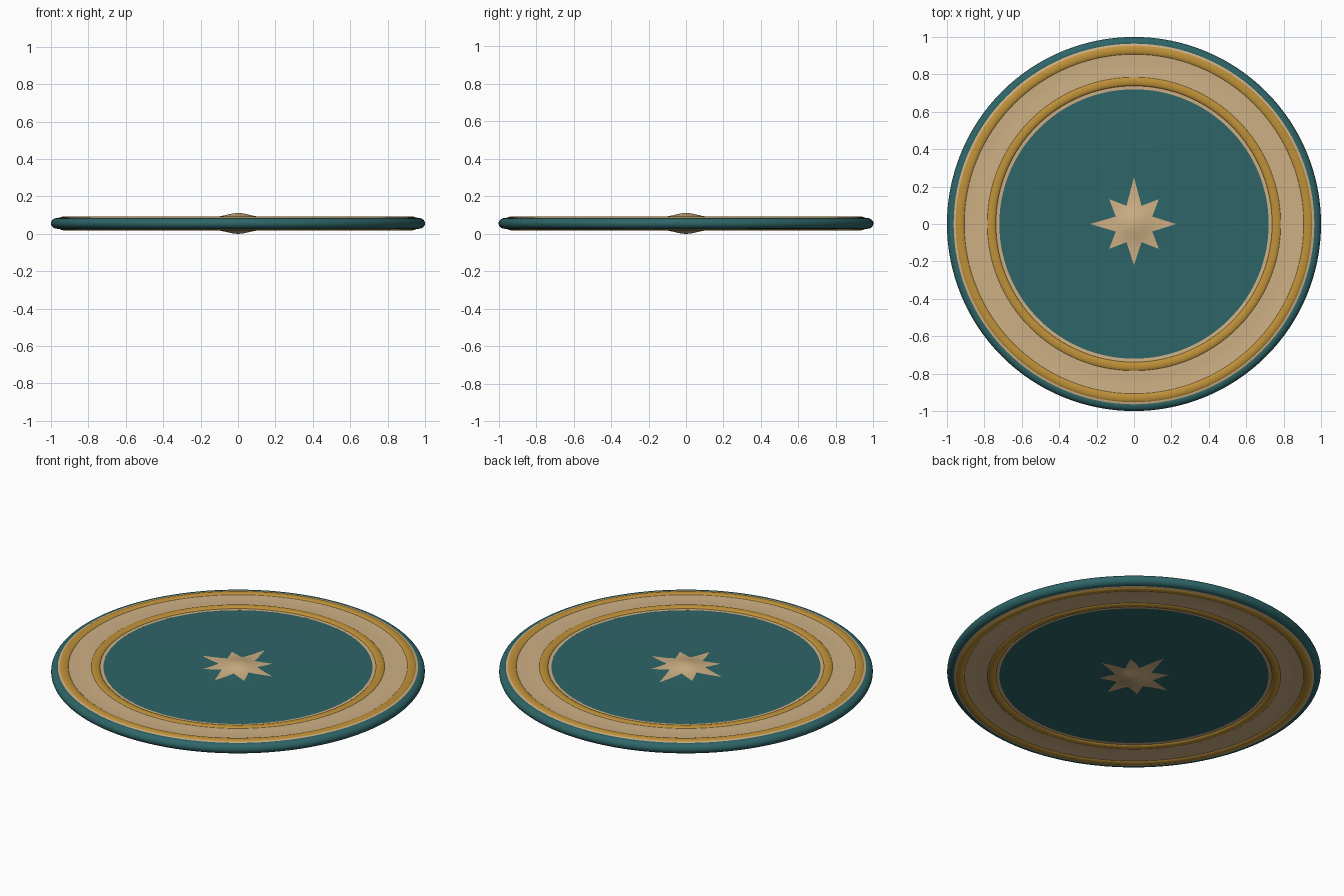
import bpy, bmesh, math

if "Cube" in bpy.data.objects:
    bpy.data.objects.remove(bpy.data.objects["Cube"])

SEG = 128
MID = 0.0555          # mid plane, the disc is the same on both faces


def material(name, srgb):
    m = bpy.data.materials.new(name)
    lin = [((c / 255 + 0.055) / 1.055) ** 2.4 for c in srgb]
    m.diffuse_color = (*lin, 1)
    m.use_nodes = True
    m.node_tree.nodes["Principled BSDF"].inputs["Base Color"].default_value = m.diffuse_color
    return m


teal = material("dark teal", (46, 101, 104))
cream = material("warm cream", (206, 176, 133))
gold = material("old gold", (191, 145, 56))


def finish(bm, name, mats):
    bmesh.ops.recalc_face_normals(bm, faces=bm.faces)
    me = bpy.data.meshes.new(name)
    bm.to_mesh(me)
    bm.free()
    for m in mats:
        me.materials.append(m)
    ob = bpy.data.objects.new(name, me)
    bpy.context.collection.objects.link(ob)
    bpy.context.view_layer.objects.active = ob
    ob.select_set(True)
    bpy.ops.object.shade_smooth_by_angle(angle=math.radians(40))
    ob.select_set(False)
    return ob


def lathe(name, upper, mat):
    """Closed ring from the upper half profile (r, height over mid plane)."""
    prof = upper + [(r, -h) for r, h in reversed(upper) if h > 1e-6]
    bm = bmesh.new()
    loops = []
    for i in range(SEG):
        a = 2 * math.pi * i / SEG
        loops.append([bm.verts.new((r * math.cos(a), r * math.sin(a), MID + h))
                      for r, h in prof])
    n = len(prof)
    for i in range(SEG):
        p, q = loops[i], loops[(i + 1) % SEG]
        for j in range(n):
            k = (j + 1) % n
            bm.faces.new((p[j], q[j], q[k], p[k]))
    return finish(bm, name, [mat])


def bead(r0, r1, base, top, steps=8):
    """Rounded raised bead between two radii."""
    c, w = (r0 + r1) / 2, (r1 - r0) / 2
    return [(c - w * math.cos(math.pi * i / steps),
             base + (top - base) * math.sin(math.pi * i / steps))
            for i in range(steps + 1)]


# rounded outer rim
lathe("outer_rim", bead(0.936, 1.0, 0.0, 0.0285, 14), teal)
# slightly dished cream band
lathe("cream_band", [(0.72, 0.026), (0.79, 0.030), (0.82, 0.0275),
                     (0.87, 0.0275), (0.905, 0.030), (0.957, 0.031),
                     (0.967, 0.027)], cream)
# two gold beads
lathe("inner_gold_ring", bead(0.737, 0.788, 0.024, 0.036), gold)
lathe("outer_gold_ring", bead(0.904, 0.957, 0.024, 0.037), gold)


# centre disc with the painted eight pointed star over a low boss
def height(r):
    boss = 0.024 * math.exp(-(r / 0.085) ** 2)
    return 0.0315 - 0.006 * (r / 0.74) ** 2 + boss


def star_radius(i):
    tips = (0.225, 0.188, 0.25, 0.188, 0.235, 0.188, 0.22, 0.188)
    step = SEG // 8
    k, f = divmod(i, step)
    f /= step
    a, b, valley = tips[k], tips[(k + 1) % 8], 0.105
    # straight edge from tip to valley in polar form
    tip, t = (a, f) if f <= 0.5 else (b, 1 - f)
    ang, half = t * math.pi / 4, math.pi / 8
    return (tip * valley * math.sin(half) /
            (tip * math.sin(ang) + valley * math.sin(half - ang)))


STAR, OUT = 8, 10
bm = bmesh.new()
for s in (1, -1):
    rings = []
    for j in range(1, STAR + OUT + 1):
        ring = []
        for i in range(SEG):
            a = 2 * math.pi * i / SEG
            sr = star_radius(i)
            r = sr * j / STAR if j <= STAR else sr + (0.745 - sr) * (j - STAR) / OUT
            ring.append(bm.verts.new((r * math.cos(a), r * math.sin(a),
                                      MID + s * height(r))))
        rings.append(ring)
    hub = bm.verts.new((0, 0, MID + s * height(0)))
    for i in range(SEG):
        k = (i + 1) % SEG
        tri = (hub, rings[0][i], rings[0][k])
        bm.faces.new(tri if s > 0 else tri[::-1]).material_index = 1
        for j in range(STAR + OUT - 1):
            quad = (rings[j][i], rings[j + 1][i], rings[j + 1][k], rings[j][k])
            f = bm.faces.new(quad if s > 0 else quad[::-1])
            f.material_index = 1 if j + 1 < STAR else 0
    if s > 0:
        edge = rings[-1]
# hidden edge wall joining both faces
for i in range(SEG):
    k = (i + 1) % SEG
    bm.faces.new((edge[i], rings[-1][i], rings[-1][k], edge[k]))
finish(bm, "centre_disc", [teal, cream])
